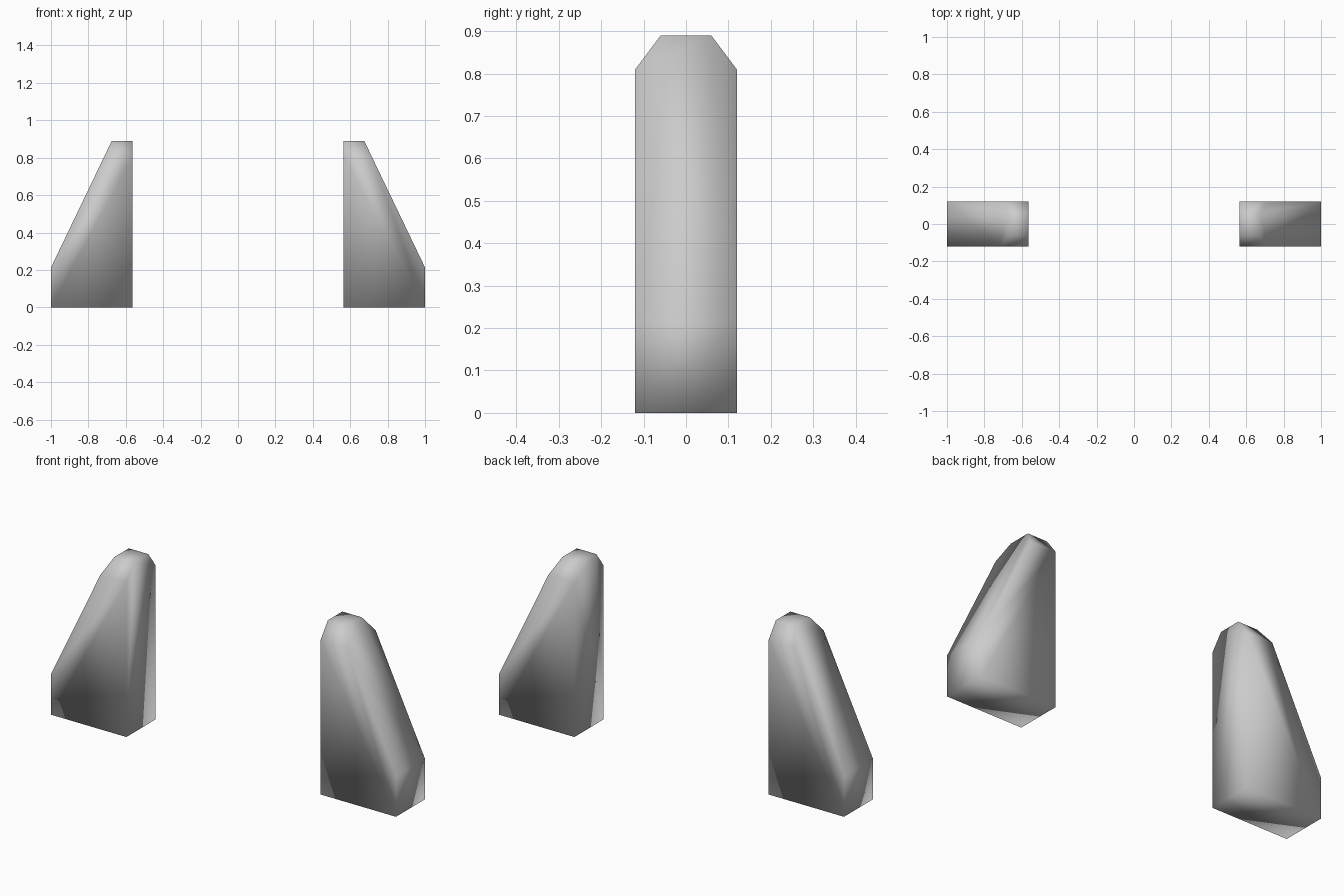
import bpy
import bmesh
from mathutils import Vector

cube = bpy.data.objects.get("Cube")
if cube:
    bpy.data.objects.remove(cube, do_unlink=True)

INNER, OUTER, HALF_DEPTH = 0.563, 1.0, 0.12
HEIGHT, SHOULDER = 0.89, 0.81

grey = bpy.data.materials.new("plain grey")
grey.use_nodes = True
colour = (0.6, 0.6, 0.6, 1)
grey.diffuse_color = colour
grey.node_tree.nodes["Principled BSDF"].inputs["Base Color"].default_value = colour


def make_bracket(name, side):
    """Sloped wedge extruded front to back, with both top corners cut off."""
    profile = [(INNER, 0), (OUTER, 0), (OUTER, 0.213), (0.675, HEIGHT), (INNER, HEIGHT)]
    bm = bmesh.new()
    front = bm.faces.new([bm.verts.new((side * x, -HALF_DEPTH, z)) for x, z in profile])
    back = bmesh.ops.extrude_face_region(bm, geom=[front])["geom"]
    bmesh.ops.translate(bm, vec=(0, 2 * HALF_DEPTH, 0),
                        verts=[v for v in back if isinstance(v, bmesh.types.BMVert)])

    # Chamfers on the front and back of the top
    for y_sign in (-1, 1):
        normal = Vector((0, y_sign * (HEIGHT - SHOULDER), 0.06))
        bmesh.ops.bisect_plane(bm, geom=bm.verts[:] + bm.edges[:] + bm.faces[:],
                               plane_co=(0, y_sign * HALF_DEPTH, SHOULDER),
                               plane_no=normal, clear_outer=True)
        bmesh.ops.holes_fill(bm, edges=[e for e in bm.edges if e.is_boundary], sides=0)

    bmesh.ops.recalc_face_normals(bm, faces=bm.faces[:])
    for face in bm.faces:
        face.smooth = True
    mesh = bpy.data.meshes.new(name)
    bm.to_mesh(mesh)
    bm.free()
    mesh.materials.append(grey)
    bpy.context.collection.objects.link(bpy.data.objects.new(name, mesh))


make_bracket("left_bracket", 1)
make_bracket("right_bracket", -1)
